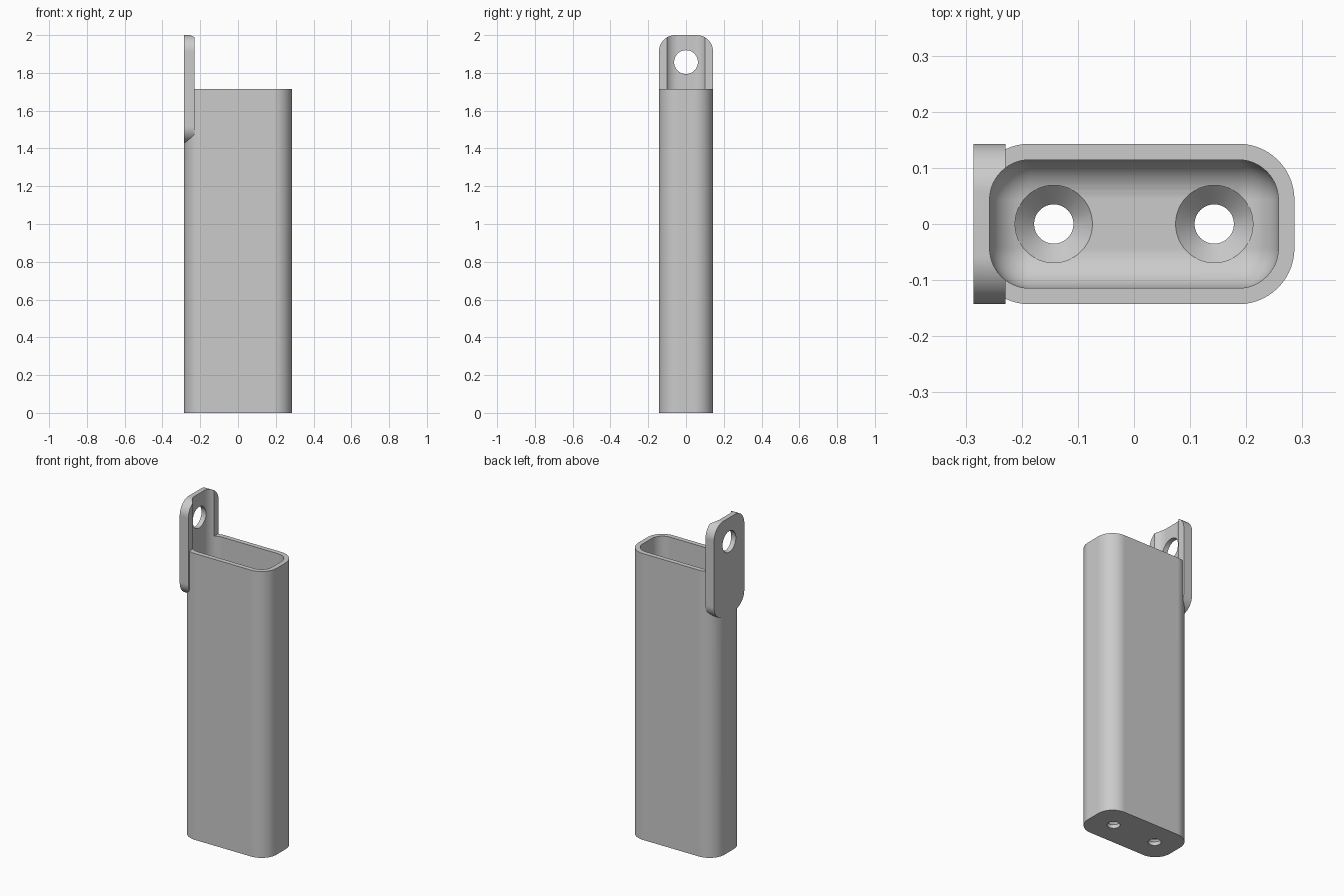
import bpy, bmesh, math
from mathutils import Vector

if "Cube" in bpy.data.objects:
    bpy.data.objects.remove(bpy.data.objects["Cube"], do_unlink=True)

HALF_X, HALF_Y = 0.286, 0.143
BODY_TOP, TOP = 1.714, 2.0
WALL, FLOOR = 0.0286, 0.057
INNER_R = 0.0714

grey = bpy.data.materials.new("light grey")
grey.use_nodes = True
grey.diffuse_color = (0.6, 0.6, 0.6, 1)
grey.node_tree.nodes["Principled BSDF"].inputs["Base Color"].default_value = (0.6, 0.6, 0.6, 1)


def rounded_rect(a, b, r, steps=14):
    """Outline of a rectangle with half sizes a, b and corner radius r."""
    pts = []
    for q, (sx, sy) in enumerate([(1, 1), (-1, 1), (-1, -1), (1, -1)]):
        for i in range(steps + 1):
            t = (q + i / steps) * math.pi / 2
            pts.append((sx * (a - r) + r * math.cos(t), sy * (b - r) + r * math.sin(t)))
    return pts


def circle(r, n=48):
    return [(r * math.cos(2 * math.pi * i / n), r * math.sin(2 * math.pi * i / n)) for i in range(n)]


def loft(name, rings):
    """Closed solid through rings of 3D points with equal counts."""
    bm = bmesh.new()
    loops = [[bm.verts.new(p) for p in ring] for ring in rings]
    n = len(loops[0])
    for low, high in zip(loops, loops[1:]):
        for i in range(n):
            j = (i + 1) % n
            bm.faces.new((low[i], low[j], high[j], high[i]))
    bm.faces.new(loops[0][::-1])
    bm.faces.new(loops[-1])
    bmesh.ops.recalc_face_normals(bm, faces=bm.faces)
    mesh = bpy.data.meshes.new(name)
    bm.to_mesh(mesh)
    bm.free()
    mesh.materials.append(grey)
    obj = bpy.data.objects.new(name, mesh)
    bpy.context.collection.objects.link(obj)
    return obj


def level(outline, z, x=0):
    return [Vector((u + x, v, z)) for u, v in outline]


def upright(outline, x, z):
    return [Vector((x, u, z + v)) for u, v in outline]


def combine(target, other, operation):
    mod = target.modifiers.new(operation.lower(), "BOOLEAN")
    mod.operation, mod.object, mod.solver = operation, other, "EXACT"
    bpy.context.view_layer.objects.active = target
    bpy.ops.object.modifier_apply(modifier=mod.name)
    bpy.data.objects.remove(other, do_unlink=True)


# Outer case
outer = rounded_rect(HALF_X, HALF_Y, INNER_R + WALL)
case = loft("holder_case", [level(outer, 0), level(outer, BODY_TOP)])

# Hanging tab on the end, with rounded corners
tab_low = 1.429
tab_outline = rounded_rect(HALF_Y, (TOP - tab_low) / 2, 0.0857)
tab_mid = (TOP + tab_low) / 2
tab = loft("hanging_tab", [upright(tab_outline, x, tab_mid) for x in (-HALF_X, -0.229)])
combine(case, tab, "UNION")

# Cavity with a rounded floor, carried up through the tab
rings = []
for i in range(13):
    t = math.pi / 2 * i / 12
    inset = min(INNER_R * (1 - math.sin(t)), INNER_R - 0.002)
    ring = rounded_rect(HALF_X - WALL - inset, HALF_Y - WALL - inset, INNER_R - inset)
    rings.append(level(ring, FLOOR + INNER_R * (1 - math.cos(t))))
rings.append(level(rounded_rect(HALF_X - WALL, HALF_Y - WALL, INNER_R), TOP + 0.1))
combine(case, loft("cavity_cutter", rings), "DIFFERENCE")

# Countersunk screw holes in the floor
for x in (-0.143, 0.143):
    profile = [(0.035, -0.05), (0.035, 0.022), (0.069, FLOOR), (0.069, 0.1)]
    cutter = loft("screw_hole_cutter", [level(circle(r), z, x) for r, z in profile])
    combine(case, cutter, "DIFFERENCE")

# Hanging hole through the tab
cutter = loft("hanging_hole_cutter", [upright(circle(0.063), x, 1.857) for x in (-0.4, -0.15)])
combine(case, cutter, "DIFFERENCE")

# Smooth shading with crisp edges
bpy.ops.object.select_all(action="DESELECT")
case.select_set(True)
bpy.context.view_layer.objects.active = case
bpy.ops.object.shade_smooth_by_angle(angle=math.radians(30))
weighted = case.modifiers.new("weighted_normals", "WEIGHTED_NORMAL")
weighted.keep_sharp = True
